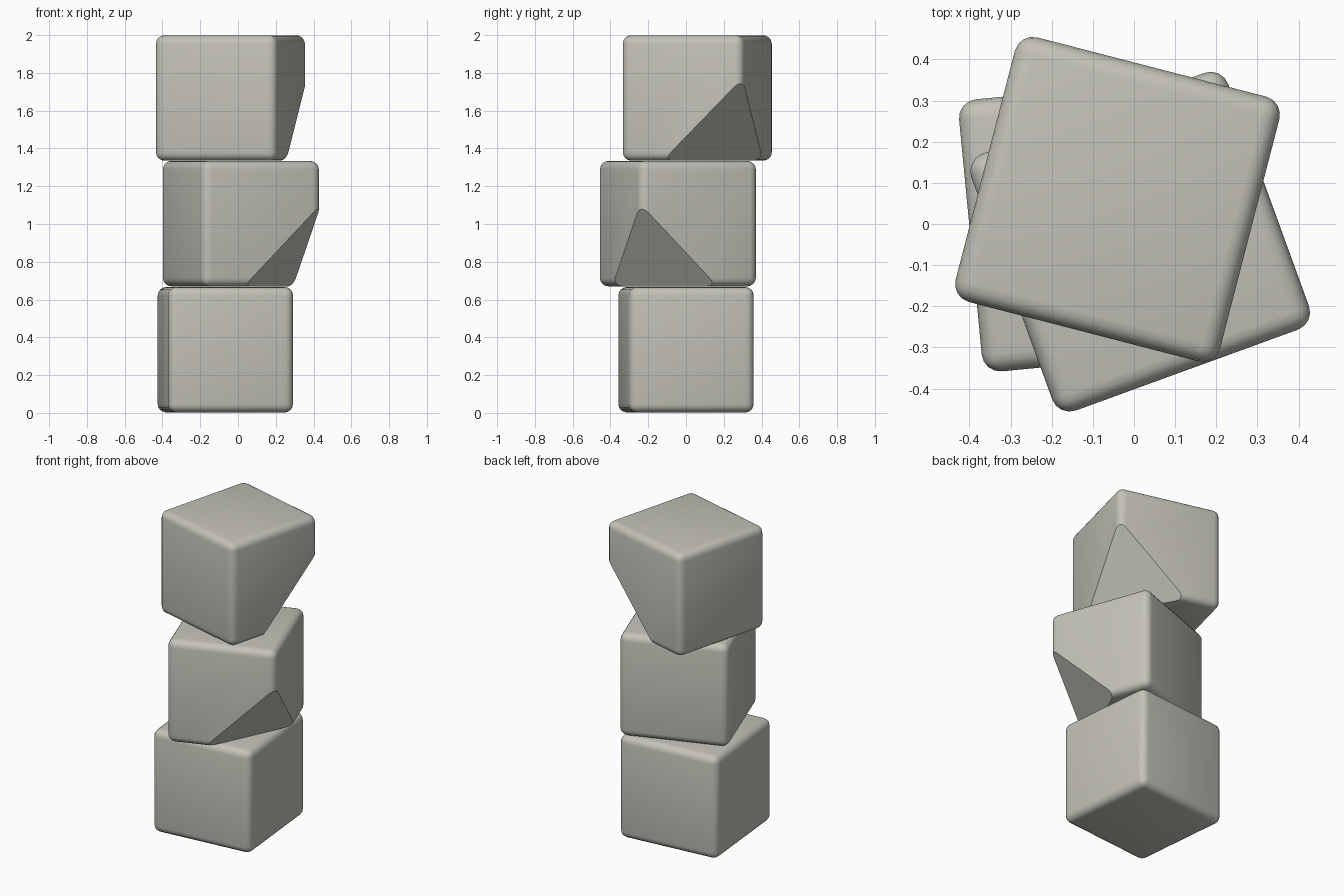
import bpy, bmesh
from math import radians
from mathutils import Matrix, Vector

default = bpy.data.objects.get("Cube")
if default:
    bpy.data.objects.remove(default, do_unlink=True)

SIZE = 0.664     # edge length of one block
ROUND = 0.045    # edge rounding
CHIP = 0.435     # length of a chipped corner along each edge

# Pale warm stone
stone = bpy.data.materials.new("pale_stone")
stone.use_nodes = True
stone.diffuse_color = (0.55, 0.54, 0.48, 1)
bsdf = stone.node_tree.nodes["Principled BSDF"]
bsdf.inputs["Base Color"].default_value = stone.diffuse_color
bsdf.inputs["Roughness"].default_value = 0.8


def block(name, location, turn, chip=None):
    """Rounded cube, optionally with one corner sliced off flat."""
    bm = bmesh.new()
    bmesh.ops.create_cube(bm, size=SIZE)
    bmesh.ops.bevel(bm, geom=bm.edges[:], offset=ROUND, segments=4,
                    profile=0.5, affect='EDGES')
    if chip:
        corner = Vector(chip)
        point = corner * SIZE / 2 - Vector((corner.x * CHIP, 0, 0))
        bmesh.ops.bisect_plane(bm, geom=bm.verts[:] + bm.edges[:] + bm.faces[:],
                               plane_co=point, plane_no=corner.normalized(),
                               clear_outer=True)
        rim = [e for e in bm.edges if e.is_boundary]
        bmesh.ops.holes_fill(bm, edges=rim, sides=0)
    bmesh.ops.recalc_face_normals(bm, faces=bm.faces[:])
    bm.transform(Matrix.Rotation(radians(turn), 4, 'Z'))

    mesh = bpy.data.meshes.new(name)
    bm.to_mesh(mesh)
    bm.free()
    mesh.materials.append(stone)
    obj = bpy.data.objects.new(name, mesh)
    obj.location = location
    bpy.context.collection.objects.link(obj)
    bpy.ops.object.select_all(action='DESELECT')
    obj.select_set(True)
    bpy.context.view_layer.objects.active = obj
    bpy.ops.object.shade_smooth_by_angle(angle=radians(30))


# Stack of twisted blocks, the upper two with a chipped lower corner
block("bottom_block", (-0.067, 0, 0.334), 5.5)
block("middle_block", (0.015, -0.043, 1.002), 20, chip=(1, -1, -1))
block("top_block", (-0.04, 0.06, 1.667), -14.5, chip=(1, 1, -1))
